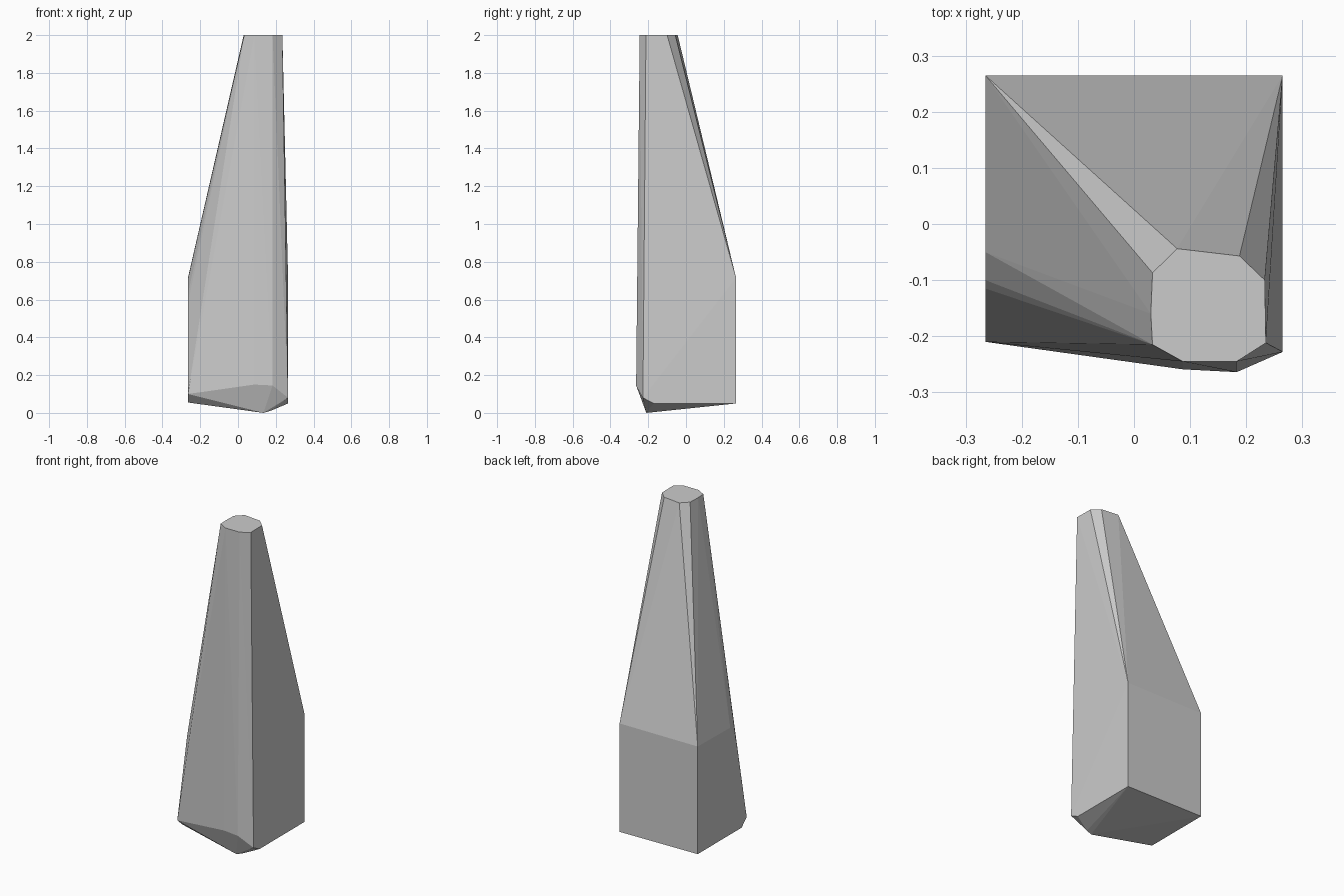
import bpy
import bmesh

if "Cube" in bpy.data.objects:
    bpy.data.objects.remove(bpy.data.objects["Cube"])

W = 0.265  # half width of the block

# Rough octagonal tip, flat at z = 2
tip = [(x, y, 2.0) for x, y in [
    (0.033, -0.087), (0.077, -0.044), (0.188, -0.057), (0.233, -0.10),
    (0.235, -0.212), (0.183, -0.245), (0.087, -0.245), (0.033, -0.215),
    (0.030, -0.16)]]

# Shoulder where the vertical walls turn into the slopes
shoulder = [(-W, W, 0.715), (W, W, 0.715), (-W, -0.05, 0.71),
            (-W, -0.10, 0.63), (-W, -0.115, 0.58)]

# Chipped front edges just above the base
front = [(-W, -0.21, 0.10), (0.087, -0.259, 0.15),
         (0.183, -0.264, 0.145), (W, -0.228, 0.08)]

# Tilted underside, lowest near the front
underside = [(-W, W, 0.055), (W, W, 0.05), (-W, -0.16, 0.055),
             (W, -0.17, 0.05), (0.135, -0.21, 0.0), (0.17, -0.205, 0.01)]

# Wrap the rings in one faceted convex shell
bm = bmesh.new()
for co in tip + shoulder + front + underside:
    bm.verts.new(co)
hull = bmesh.ops.convex_hull(bm, input=bm.verts[:])
loose = [v for v in bm.verts if not v.link_faces]
bmesh.ops.delete(bm, geom=loose, context='VERTS')

# Merge coplanar triangles into clean facets
bmesh.ops.dissolve_limit(bm, angle_limit=0.01, verts=bm.verts[:], edges=bm.edges[:])
bmesh.ops.recalc_face_normals(bm, faces=bm.faces[:])

mesh = bpy.data.meshes.new("rock_spire")
bm.to_mesh(mesh)
bm.free()
spire = bpy.data.objects.new("rock_spire", mesh)
bpy.context.collection.objects.link(spire)
